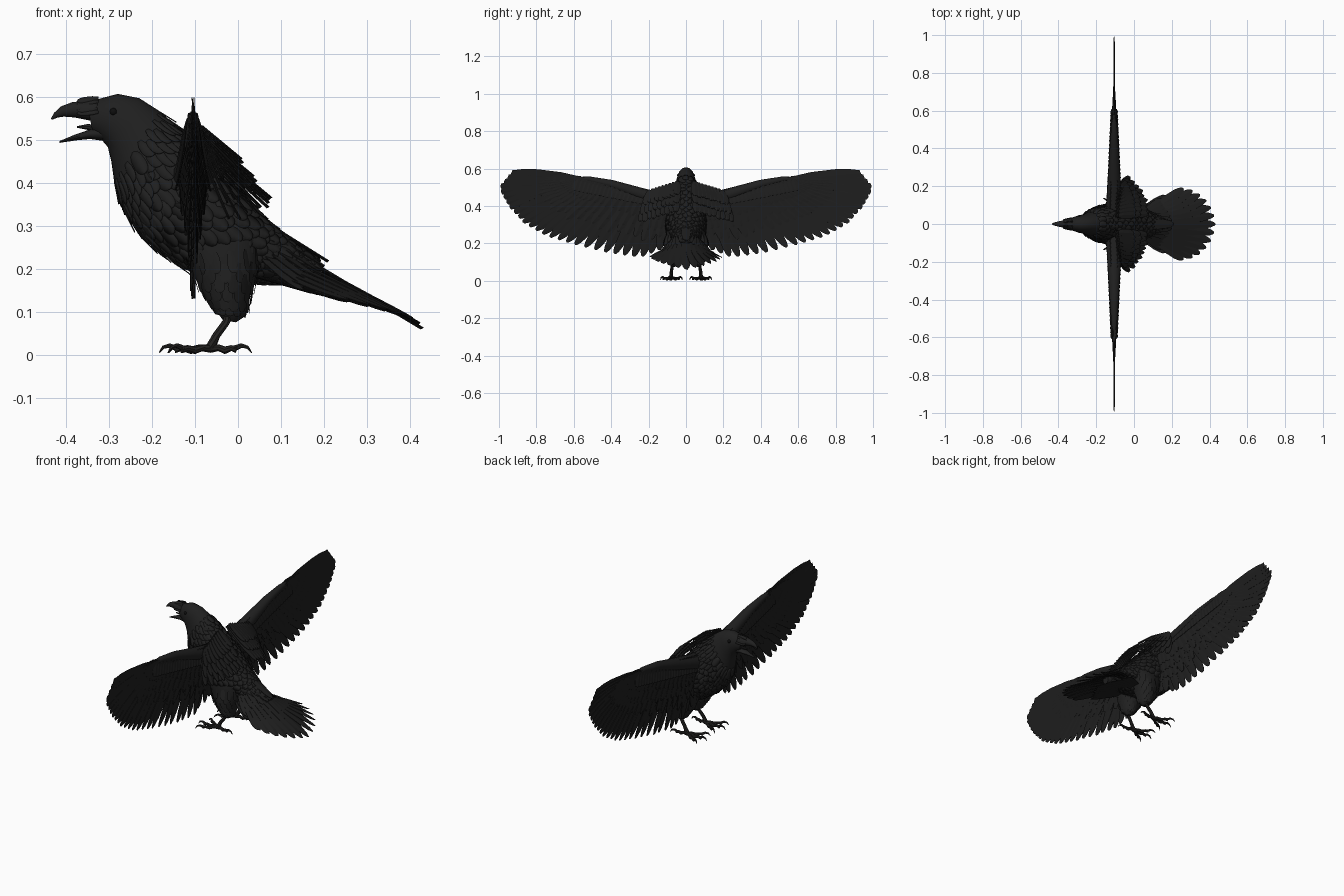
import bpy, bmesh, math, random
from mathutils import Vector

random.seed(4)
cube = bpy.data.objects.get("Cube")
if cube:
    bpy.data.objects.remove(cube)


def material(name, rgb):
    m = bpy.data.materials.new(name)
    m.use_nodes = True
    m.diffuse_color = (*rgb, 1)
    b = m.node_tree.nodes["Principled BSDF"]
    b.inputs["Base Color"].default_value = (*rgb, 1)
    b.inputs["Roughness"].default_value = 0.8
    return m


PLUMAGE = material("plumage black", (0.014, 0.014, 0.014))
FLIGHT = material("flight feather black", (0.013, 0.013, 0.013))
HORN = material("beak charcoal", (0.015, 0.015, 0.015))
SKIN = material("leg charcoal", (0.017, 0.016, 0.015))
EYE = material("eye black", (0.004, 0.004, 0.004))


def finish(bm, name, mat, thick=0, smooth=True):
    bmesh.ops.recalc_face_normals(bm, faces=bm.faces)
    me = bpy.data.meshes.new(name)
    bm.to_mesh(me)
    bm.free()
    ob = bpy.data.objects.new(name, me)
    bpy.context.collection.objects.link(ob)
    me.materials.append(mat)
    if thick:
        mod = ob.modifiers.new("thickness", "SOLIDIFY")
        mod.thickness, mod.offset = thick, 0
    if smooth:
        bpy.ops.object.select_all(action="DESELECT")
        ob.select_set(True)
        bpy.context.view_layer.objects.active = ob
        bpy.ops.object.shade_smooth_by_angle(angle=math.radians(40))
    return ob


def skin_rings(bm, rings):
    vs = [[bm.verts.new(p) for p in r] for r in rings]
    n = len(vs[0])
    for a, b in zip(vs, vs[1:]):
        for i in range(n):
            j = (i + 1) % n
            bm.faces.new((a[i], a[j], b[j], b[i]))
    bm.faces.new(vs[0])
    bm.faces.new(vs[-1][::-1])


def ellipse_point(section, a, y=0):
    # section: top x, top z, bottom x, bottom z, half width
    tx, tz, bx, bz, w = section
    c = math.cos(a) / 2
    return Vector(((tx + bx) / 2 + (tx - bx) * c, y + w * math.sin(a),
                   (tz + bz) / 2 + (tz - bz) * c))


def loft(bm, sections, y=0, n=20):
    skin_rings(bm, [[ellipse_point(s, math.tau * i / n, y) for i in range(n)]
                    for s in sections])


def tube(bm, pts, radii, n=8):
    pts = [Vector(p) for p in pts]
    rings = []
    for i, p in enumerate(pts):
        d = (pts[min(i + 1, len(pts) - 1)] - pts[max(i - 1, 0)]).normalized()
        u = d.cross(Vector((0.3, 0.2, 1))).normalized()
        v = d.cross(u)
        rings.append([p + (u * math.cos(t) + v * math.sin(t)) * radii[i]
                      for t in (math.tau * k / n for k in range(n))])
    skin_rings(bm, rings)


def feather(bm, base, tip, w, normal, camber=0.1, twist=0.0, blunt=0.3):
    base, tip, normal = Vector(base), Vector(tip), Vector(normal)
    d = tip - base
    side = d.cross(normal).normalized()
    up = side.cross(d).normalized()
    rows = []
    for t, k in ((0, .5), (.3, .9), (.65, 1), (.85, .85), (.95, .6), (1, blunt)):
        mid = base + d * t
        back = d * (0.03 * k)
        rows.append([bm.verts.new(mid + side * (w * k * s) - back * abs(s)
                                  + up * (w * (camber * (1 - abs(s)) + twist * s)))
                     for s in (-1, 0, 1)])
    for a, b in zip(rows, rows[1:]):
        for i in (0, 1):
            bm.faces.new((a[i], a[i + 1], b[i + 1], b[i]))


def along(pts, t):
    f = min(max(t, 0), 1) * (len(pts) - 1)
    i = min(int(f), len(pts) - 2)
    return Vector(pts[i]).lerp(Vector(pts[i + 1]), f - i)


# Body, neck and head as one loft
BODY = [(-.35, .575, -.338, .517, .022), (-.325, .595, -.32, .503, .036),
        (-.28, .607, -.303, .483, .046), (-.23, .597, -.295, .45, .052),
        (-.18, .565, -.288, .40, .064), (-.13, .52, -.27, .34, .085),
        (-.07, .465, -.225, .27, .105), (-.01, .40, -.15, .215, .11),
        (.04, .34, -.07, .17, .10), (.08, .295, .03, .165, .075),
        (.14, .25, .11, .17, .045), (.2, .21, .19, .165, .02)]
bm = bmesh.new()
loft(bm, BODY, n=28)
finish(bm, "body", PLUMAGE)

# Overlapping plumage lying on the body
bm = bmesh.new()
for row in range(26):
    t = .36 + .56 * row / 25
    for k in range(18):
        a = math.tau * (k + row % 2 / 2) / 18
        s = along(BODY, t)
        e = along(BODY, t + .1)
        p, q = ellipse_point(s, a), ellipse_point(e, a + random.uniform(-.08, .08))
        out = (p - ellipse_point(s, a + math.pi)).normalized()
        d = (q - p).normalized() * random.uniform(.045, .065)
        feather(bm, p - out * .002, p + d + out * .006, .017, out, blunt=.15)
finish(bm, "body_plumage", PLUMAGE, .001)

# Open beak and tongue
bm = bmesh.new()
loft(bm, [(-.315, .592, -.315, .54, .03), (-.35, .591, -.345, .545, .025),
          (-.385, .588, -.38, .552, .018), (-.412, .578, -.405, .554, .012),
          (-.428, .563, -.42, .552, .007), (-.436, .549, -.432, .547, .002)], n=14)
finish(bm, "upper_beak", HORN)
bm = bmesh.new()
loft(bm, [(-.315, .535, -.31, .497, .026), (-.345, .524, -.345, .502, .021),
          (-.38, .512, -.375, .499, .014), (-.416, .497, -.415, .493, .003)], n=14)
finish(bm, "lower_beak", HORN)
bm = bmesh.new()
tube(bm, [(-.32, 0, .525), (-.35, 0, .53), (-.375, 0, .53)], [.008, .007, .002])
finish(bm, "tongue", HORN)

# Nostril bristles over the beak root
bm = bmesh.new()
for s in (-1, 1):
    for i in range(5):
        feather(bm, (-.325, s * (.012 + .005 * i), .597 - .008 * i),
                (-.375, s * (.010 + .003 * i), .59 - .007 * i), .008,
                (0, s, .6), blunt=.1)
finish(bm, "beak_bristles", PLUMAGE, .001)

# Wing planform as (y, z): arm line and matching trailing edge
ARM = [(.08, .40), (.15, .42), (.25, .45), (.35, .485), (.44, .505),
       (.5, .515), (.54, .52), (.56, .53), (.57, .54)]
EDGE = [(.1, .18), (.25, .125), (.42, .15), (.6, .195), (.75, .24),
        (.87, .31), (.95, .40), (1, .495), (.935, .575)]
WX = -.105

for s, label in ((1, "left"), (-1, "right")):
    def wing_point(yz, off=0):
        return (WX + off * max(0, 1 - yz[0] / .8), s * yz[0], yz[1])

    # Arm along the leading edge
    bm = bmesh.new()
    tube(bm, [(WX, s * y, z) for y, z in
              ((.03, .40), (.12, .427), (.25, .467), (.4, .517), (.52, .543), (.62, .547))],
         [.055, .042, .034, .024, .016, .006], 12)
    finish(bm, label + "_wing_arm", PLUMAGE)

    # Long flight feathers
    bm = bmesh.new()
    count = 28
    for i in range(count):
        t = i / (count - 1)
        outer = max(0, t - .5)
        tip = along(EDGE, t)
        off = .006 * math.sin(i * 2.4)
        feather(bm, wing_point(along(ARM, t), off), wing_point(tip, off),
                .027 + .016 * outer, (1, 0, 0), .05, .06, .3 + .5 * outer)
    finish(bm, label + "_flight_feathers", FLIGHT, .002, False)

    # Covert rows on both faces of the wing
    bm = bmesh.new()
    for face in (-1, 1):
        for reach, n, w, off in ((.72, 24, .024, .016), (.52, 24, .022, .026), (.33, 26, .02, .036)):
            for i in range(n):
                t = (i + .3) / n * .97
                a, e = along(ARM, t), along(EDGE, t)
                tip = a.lerp(e, reach * random.uniform(.93, 1.05) * (1 - .25 * t))
                feather(bm, wing_point(a + Vector((0, .012)), face * off),
                        wing_point(tip, face * (off - .006)), w, (face, 0, 0), .1, .05, .3)
        # Small feathers covering the arm
        for i in range(24):
            y = .07 + .5 * i / 23
            z = .45 + .2 * (y - .07)
            r = .034 - .04 * (y - .07)
            feather(bm, (WX + face * r * .55, s * y, z + .008),
                    (WX + face * r * 1.15, s * (y + .025), z - .07), .022, (face, 0, .3), .15)
    finish(bm, label + "_wing_coverts", FLIGHT, .0015, False)

    # Shoulder feathers draped behind the wing
    bm = bmesh.new()
    for layer in range(3):
        for i in range(9):
            t = i / 8
            base = Vector((-.1, .045, .51)).lerp(Vector((-.085, .19, .465)), t)
            tip = Vector((.075, .055, .365)).lerp(Vector((-.02, .25, .31)), t)
            tip.x += .03 * math.sin(math.pi * t)
            tip = base.lerp(tip, 1 - .24 * layer + random.uniform(-.05, .03))
            lift = Vector((.008, 0, .010)) * layer
            base, tip = base + lift, tip + lift
            base.y, tip.y = base.y * s, tip.y * s
            feather(bm, base, tip, .021, (.6, 0, .8), .15, .1, .2)
    finish(bm, label + "_shoulder_feathers", FLIGHT, .002, False)

    # Feathered thigh with ragged cuff
    THIGH = [(.05, .27, -.13, .25, .04), (.05, .20, -.105, .19, .05),
             (.03, .14, -.085, .145, .04), (.018, .09, -.05, .10, .024),
             (-.005, .075, -.035, .08, .010)]
    bm = bmesh.new()
    loft(bm, THIGH, s * .065, 16)
    for row in range(6):
        for k in range(14):
            a = math.tau * (k + row % 2 / 2) / 14
            p = ellipse_point(along(THIGH, .08 + .11 * row), a, s * .065)
            q = ellipse_point(along(THIGH, .28 + .11 * row), a, s * .067)
            out = (p - Vector((-.03, s * .065, p.z))).normalized()
            feather(bm, p, q + out * .006, .013, out, blunt=.1)
    finish(bm, label + "_thigh", PLUMAGE)

    # Shank, toes and hooked claws
    bm = bmesh.new()
    tube(bm, [(-.015, s * .07, .11), (-.028, s * .074, .075), (-.05, s * .079, .045),
              (-.065, s * .08, .014)], [.012, .009, .009, .012])
    root = Vector((-.063, s * .08, .014))
    for ang, length in ((180, .085), (150, .08), (212, .08), (8, .06)):
        d = Vector((math.cos(math.radians(ang)), s * math.sin(math.radians(ang)), 0))
        knots = [root + d * (length * f) + Vector((0, 0, h)) for f, h in
                 ((0, 0), (.3, .002), (.55, -.004), (.8, .001), (1, -.003))]
        tube(bm, knots, [.010, .008, .009, .007, .008])
        claw = [root + d * (length + f) + Vector((0, 0, h)) for f, h in
                ((-.006, 0), (.012, .007), (.026, .003), (.036, -.010))]
        tube(bm, claw, [.007, .0055, .004, .001], 6)
    finish(bm, label + "_foot", SKIN)

    # Eye
    bm = bmesh.new()
    bmesh.ops.create_uvsphere(bm, u_segments=14, v_segments=8, radius=.009)
    bmesh.ops.translate(bm, verts=bm.verts, vec=(-.29, s * .039, .565))
    finish(bm, label + "_eye", EYE)

# Arched tail fan, middle feathers highest and longest
bm = bmesh.new()
for i in range(13):
    u = (i - 6) / 6
    a = abs(u)
    tip = (.43 - .17 * a ** 1.8, .19 * math.sin(u * 1.45), .06 + .065 * a)
    base = (.07, .04 * u, .275 - .075 * a)
    feather(bm, base, tip, .029, (.45, u * .5, .9), .1, .1, .25)
for i in range(13):
    u = (i - 6) / 6
    a = abs(u)
    # Upper rump coverts, then under-tail coverts
    feather(bm, (.05, .05 * u, .315 - .08 * a), (.21 - .06 * a, .13 * u, .215 - .065 * a),
            .025, (.5, u * .5, .8), .15, .05, .2)
    feather(bm, (.03, .06 * u, .185), (.26 - .09 * a, .15 * u, .125 + .02 * a),
            .022, (-.2, 0, -1), .1, .05, .2)
finish(bm, "tail", FLIGHT, .002, False)
